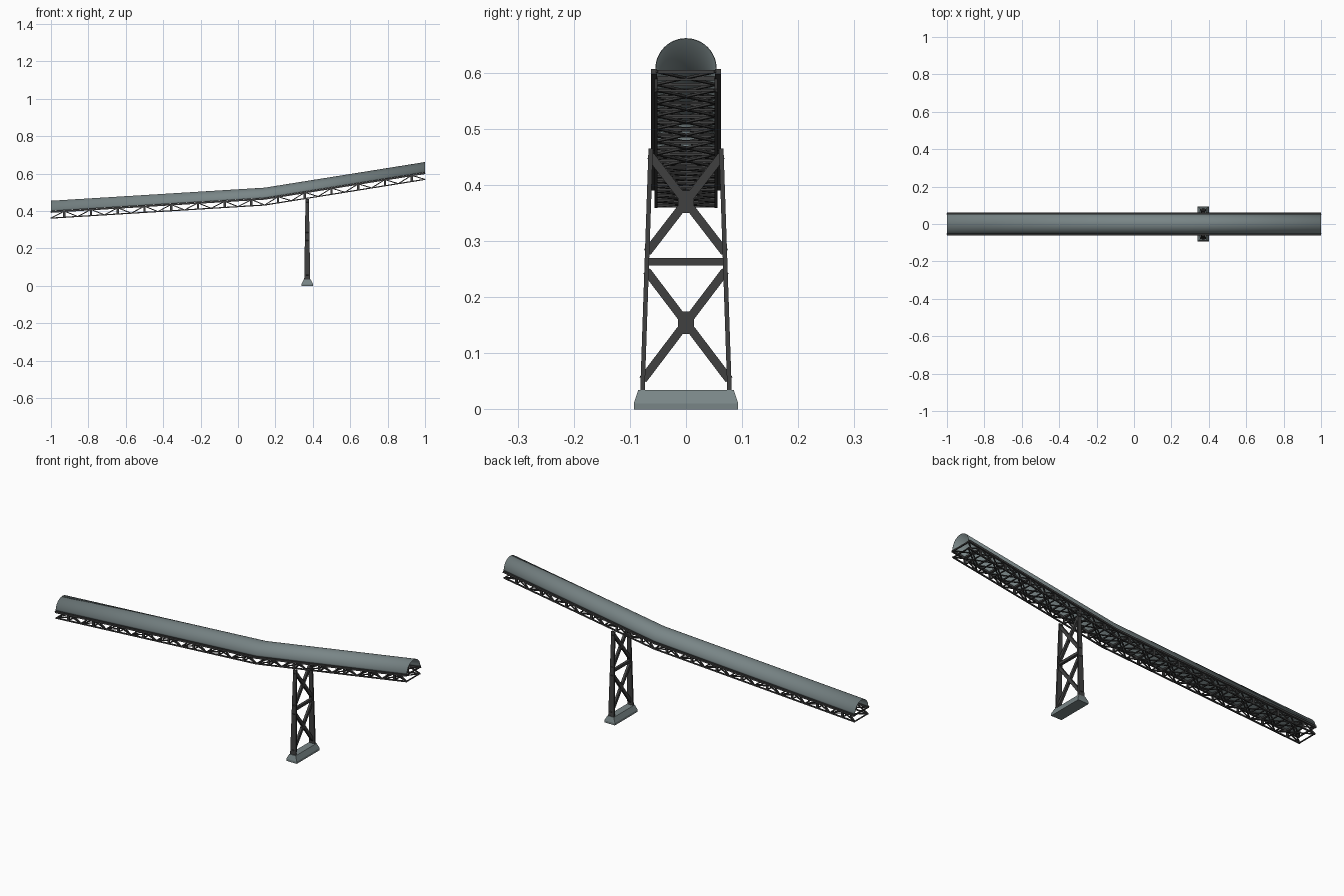
import bpy, bmesh, math
from mathutils import Vector, Matrix

if "Cube" in bpy.data.objects:
    bpy.data.objects.remove(bpy.data.objects["Cube"])


def material(name, rgb):
    m = bpy.data.materials.new(name)
    m.use_nodes = True
    m.diffuse_color = (*rgb, 1)
    m.node_tree.nodes["Principled BSDF"].inputs["Base Color"].default_value = (*rgb, 1)
    return m


SHEET = material("grey_green", (0.19, 0.235, 0.24))
STEEL = material("dark_steel", (0.05, 0.05, 0.05))

SEG = 1 / 7          # truss panel length
KINK = -1 + 8 * SEG  # where the gallery gets steeper
DEPTH = 0.038        # truss depth
TOWER_X = 0.37


def deck(x):
    """Height of the cover's lower edge along the gallery."""
    if x < KINK:
        return 0.4 + (x + 1) / (KINK + 1) * 0.07
    return 0.47 + (x - KINK) / (1 - KINK) * 0.137


def finish(name, bm, mat):
    bmesh.ops.recalc_face_normals(bm, faces=bm.faces)
    mesh = bpy.data.meshes.new(name)
    bm.to_mesh(mesh)
    bm.free()
    mesh.materials.append(mat)
    obj = bpy.data.objects.new(name, mesh)
    bpy.context.collection.objects.link(obj)
    return obj


def bar(bm, a, b, wide, high, side=(0, 1, 0)):
    """Box from a to b; wide is measured roughly along side."""
    a, b = Vector(a), Vector(b)
    along = (b - a).normalized()
    up = along.cross(Vector(side)).normalized()
    across = up.cross(along)
    rot = Matrix((along, across, up)).transposed().to_4x4()
    size = Matrix.Diagonal(((b - a).length, wide, high, 1))
    bmesh.ops.create_cube(bm, size=1, matrix=Matrix.Translation((a + b) / 2) @ rot @ size)


def loft(bm, rings):
    """Join closed rings of points into a capped solid."""
    loops = [[bm.verts.new(p) for p in ring] for ring in rings]
    n = len(loops[0])
    for lo, hi in zip(loops, loops[1:]):
        for i in range(n):
            bm.faces.new((lo[i], lo[(i + 1) % n], hi[(i + 1) % n], hi[i]))
    bm.faces.new(loops[0])
    bm.faces.new(loops[-1])


def rect(cx, cy, hx, hy, z):
    return [(cx + sx * hx, cy + sy * hy, z) for sx, sy in ((-1, -1), (1, -1), (1, 1), (-1, 1))]


def top(x, y):
    return (x, y, deck(x) - 0.005)


def low(x, y):
    return (x, y, deck(x) - DEPTH)


# Half-round cover, open underneath and at both ends
bm = bmesh.new()
steps, radius = 24, 0.054
arches = []
for x in (-1, KINK, 1):
    angles = [math.pi * i / steps for i in range(steps + 1)]
    arches.append([bm.verts.new((x, radius * math.cos(t), deck(x) + radius * math.sin(t))) for t in angles])
for p, q in zip(arches, arches[1:]):
    for i in range(steps):
        bm.faces.new((p[i], p[i + 1], q[i + 1], q[i]))
cover = finish("cover", bm, SHEET)
shell = cover.modifiers.new("thickness", "SOLIDIFY")
shell.thickness = 0.0015
shell.offset = 0
bpy.context.view_layer.objects.active = cover
cover.select_set(True)
bpy.ops.object.shade_smooth_by_angle(angle=math.radians(30))
cover.select_set(False)

ends = [-1 + i * SEG for i in range(15)]
mids = [x + SEG / 2 for x in ends[:-1]]

# Side trusses: chords, posts and zigzag diagonals
for side, label in ((-1, "right"), (1, "left")):
    bm = bmesh.new()
    y = side * 0.0535
    for x0, x1 in ((-1, KINK), (KINK, 1)):
        bar(bm, top(x0, side * 0.057), top(x1, side * 0.057), 0.01, 0.009)
        bar(bm, low(x0, y), low(x1, y), 0.006, 0.006)
    for x0, xm, x1 in zip(ends, mids, ends[1:]):
        bar(bm, top(xm, y), low(xm, y), 0.006, 0.012)
        bar(bm, low(x0, y), top(xm, y), 0.005, 0.005)
        bar(bm, top(xm, y), low(x1, y), 0.005, 0.005)
    finish(label + "_truss", bm, STEEL)

# Cross beams and flat cross bracing between the trusses
bm = bmesh.new()
w = 0.0535
for x in mids:
    bar(bm, top(x, -w), top(x, w), 0.012, 0.008, (1, 0, 0))
    bar(bm, low(x, -w), low(x, w), 0.006, 0.004, (1, 0, 0))
for x in ends:
    x = max(-0.997, min(0.997, x))
    bar(bm, top(x, -w), top(x, w), 0.006, 0.006, (1, 0, 0))
    bar(bm, low(x, -w), low(x, w), 0.006, 0.004, (1, 0, 0))
for x0, x1 in zip(ends, ends[1:]):
    for s in (-1, 1):
        bar(bm, top(x0, -s * w), top(x1, s * w), 0.006, 0.004)
        bar(bm, low(x0, -s * w), low(x1, s * w), 0.006, 0.004)
finish("cross_bracing", bm, STEEL)


def leg_y(z):
    return 0.0775 - (z - 0.035) * 0.034


# Tower legs, wider towards the foot
for s, label in ((-1, "right"), (1, "left")):
    bm = bmesh.new()
    loft(bm, [rect(TOWER_X, s * leg_y(z), hx, 0.004, z) for z, hx in ((0.03, 0.016), (0.465, 0.009))])
    finish(label + "_tower_leg", bm, STEEL)

# Tower bracing: two crosses with centre plates and a middle beam
bm = bmesh.new()
for z0, z1 in ((0.053, 0.247), (0.28, 0.452)):
    for s in (-1, 1):
        bar(bm, (TOWER_X, -s * leg_y(z0), z0), (TOWER_X, s * leg_y(z1), z1), 0.012, 0.015, (1, 0, 0))
    zc = z0 + (z1 - z0) * leg_y(z0) / (leg_y(z0) + leg_y(z1))
    plate = [(-0.014, -0.01), (-0.007, -0.02), (0.007, -0.02), (0.014, -0.01),
             (0.014, 0.01), (0.007, 0.02), (-0.007, 0.02), (-0.014, 0.01)]
    loft(bm, [[(TOWER_X + dx, y, zc + z) for y, z in plate] for dx in (-0.004, 0.004)])
bar(bm, (TOWER_X, -leg_y(0.263), 0.263), (TOWER_X, leg_y(0.263), 0.263), 0.014, 0.013, (1, 0, 0))
finish("tower_bracing", bm, STEEL)

# Footing block with sloped shoulders
bm = bmesh.new()
loft(bm, [rect(TOWER_X, 0, hx, hy, z) for hx, hy, z in
          ((0.03, 0.093, 0), (0.03, 0.093, 0.011), (0.018, 0.085, 0.035))])
finish("footing", bm, SHEET)
